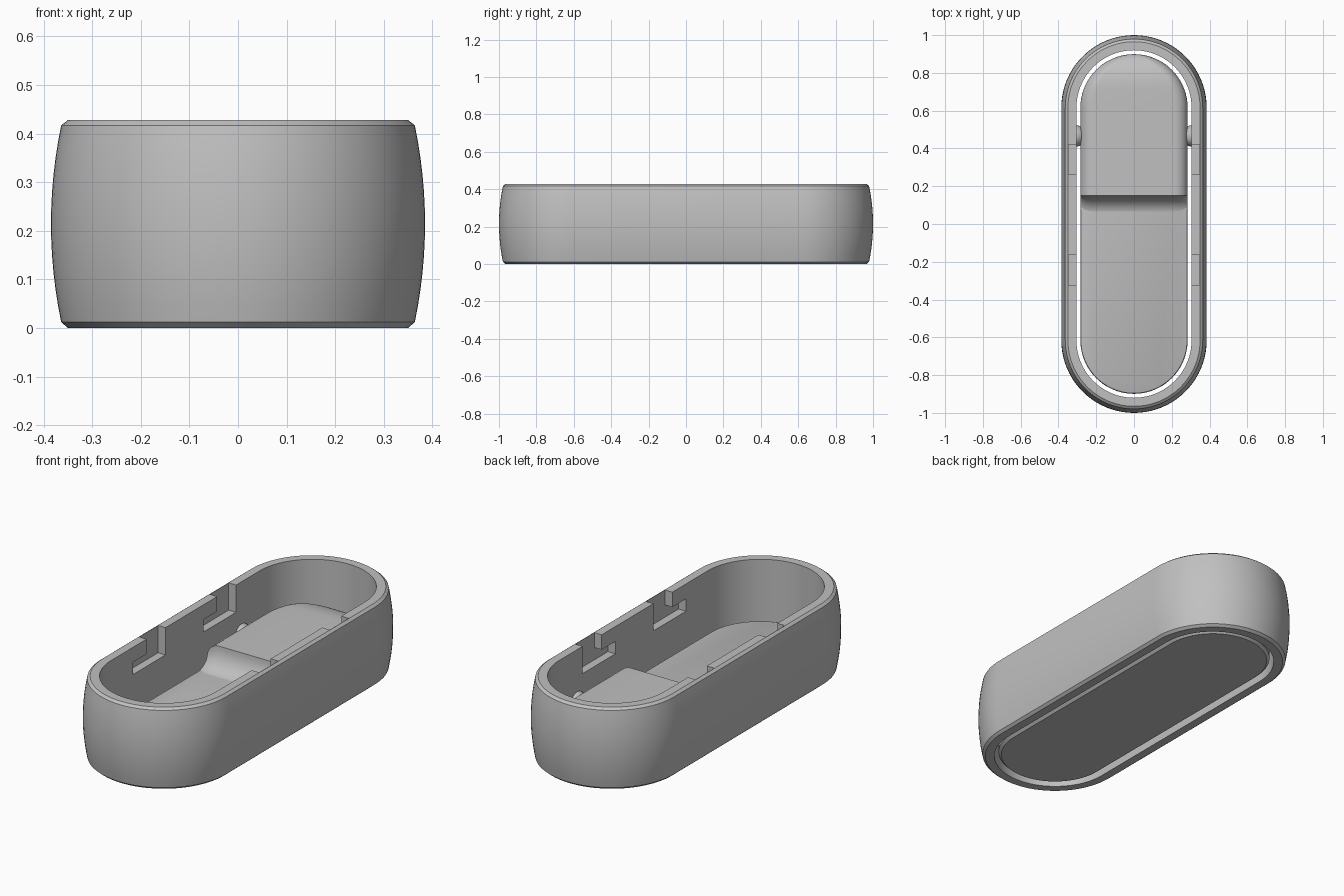
import bpy, bmesh, math
from mathutils import Matrix, Vector

if "Cube" in bpy.data.objects:
    bpy.data.objects.remove(bpy.data.objects["Cube"])

CY = 0.615          # end-arc centres of the stadium outline
SEG = 40            # segments per end arc

grey = bpy.data.materials.new("plain_grey")
grey.diffuse_color = (0.53, 0.53, 0.53, 1)
grey.use_nodes = True
grey.node_tree.nodes["Principled BSDF"].inputs["Base Color"].default_value = grey.diffuse_color


def finish(bm, name, angle=30):
    bmesh.ops.recalc_face_normals(bm, faces=bm.faces)
    me = bpy.data.meshes.new(name)
    bm.to_mesh(me)
    bm.free()
    ob = bpy.data.objects.new(name, me)
    bpy.context.collection.objects.link(ob)
    me.materials.append(grey)
    if angle:
        smooth(ob, angle)
    return ob


def smooth(ob, angle):
    bpy.ops.object.select_all(action='DESELECT')
    ob.select_set(True)
    bpy.context.view_layer.objects.active = ob
    bpy.ops.object.shade_smooth_by_angle(angle=math.radians(angle))


def stadium(r):
    pts = []
    for sign, start in ((1, 0), (-1, math.pi)):
        for i in range(SEG + 1):
            a = start + math.pi * i / SEG
            pts.append((r * math.cos(a), sign * CY + r * math.sin(a)))
    return pts


def loft(bm, profile, closed):
    # sweep a (radius, height) profile around the stadium outline
    rings = [[bm.verts.new((x, y, z)) for x, y in stadium(r)] for r, z in profile]
    pairs = list(zip(rings, rings[1:]))
    if closed:
        pairs.append((rings[-1], rings[0]))
    else:
        bm.faces.new(rings[0])
        bm.faces.new(rings[-1])
    n = len(rings[0])
    for a, b in pairs:
        for i in range(n):
            j = (i + 1) % n
            bm.faces.new((a[i], a[j], b[j], b[i]))


def box(bm, lo, hi):
    lo, hi = Vector(lo), Vector(hi)
    m = Matrix.Translation((lo + hi) / 2) @ Matrix.Diagonal((*(hi - lo), 1))
    bmesh.ops.create_cube(bm, size=1, matrix=m)


# Outer shell: bulging wall with chamfered rims and a straight inner wall
bm = bmesh.new()
prof = [(0.305, 0.0), (0.350, 0.0), (0.364, 0.012)]
for i in range(1, 12):
    t = i / 12
    prof.append((0.364 + 0.021 * (1 - (2 * t - 1) ** 2), 0.012 + 0.405 * t))
prof += [(0.364, 0.417), (0.350, 0.428), (0.305, 0.428)]
loft(bm, prof, True)
shell = finish(bm, "outer_shell", 0)

# Bayonet slots: an open drop-in part and an undercut beneath a lip
openings, undercuts = bmesh.new(), bmesh.new()
for sx in (-1, 1):
    x0, x1 = sorted((sx * 0.25, sx * 0.348))
    for y in (-0.165, 0.42):
        box(openings, (x0, y - 0.157, 0.285), (x1, y, 0.6))
        box(undercuts, (x0, y - 0.27, 0.285), (x1, y - 0.1, 0.35))
for part, name in ((openings, "slot_opening_cutter"), (undercuts, "slot_undercut_cutter")):
    cutter = finish(part, name, 0)
    cutter.hide_render = True
    mod = shell.modifiers.new(name, 'BOOLEAN')
    mod.operation = 'DIFFERENCE'
    mod.solver = 'EXACT'
    mod.object = cutter
    bpy.context.view_layer.objects.active = shell
    bpy.ops.object.modifier_apply(modifier=mod.name)
    bpy.data.objects.remove(cutter)
smooth(shell, 25)

# Rocker base plate
bm = bmesh.new()
loft(bm, [(0.270, 0.008), (0.284, 0.022), (0.284, 0.108), (0.281, 0.114), (0.274, 0.117)], False)
finish(bm, "rocker_plate")

# Raised rear half of the rocker: concave ramp, flat top, domed end
BASE, TOP, R = 0.10, 0.235, 0.284
stations = []
for i in range(11):                       # ramp up to the ridge
    a = math.pi / 2 * i / 10
    stations.append((0.05 + 0.10 * math.sin(a), 0.115 + 0.12 * (1 - math.cos(a))))
for y in (0.16, 0.3, 0.45, CY):
    stations.append((y, TOP))
for i in range(1, 25):                    # rounded tail
    a = math.pi / 2 * i / 24 * 0.985
    y = CY + R * math.sin(a)
    t = max(0, (y - 0.72) / (CY + R - 0.72))
    stations.append((y, 0.15 + (TOP - 0.15) * math.sqrt(1 - t * t)))
bm = bmesh.new()
rows = []
for y, top in stations:
    w = R if y <= CY else math.sqrt(R * R - (y - CY) ** 2)
    rim = BASE + (top - BASE) * 0.5       # vertical side below the edge rounding
    fil = min(0.07, w * 0.5)
    arc = [(w - fil + fil * math.cos(a), rim + (top - rim) * math.sin(a))
           for a in (math.pi / 2 * k / 8 for k in range(9))]
    half = [(w, BASE)] + arc
    pts = half + [(-x, z) for x, z in reversed(half)]
    rows.append([bm.verts.new((x, y, z)) for x, z in pts])
for a, b in zip(rows, rows[1:]):
    for i in range(len(a) - 1):
        bm.faces.new((a[i], a[i + 1], b[i + 1], b[i]))
bm.faces.new(rows[0])
bm.faces.new(rows[-1])
finish(bm, "rocker_raised_end", 40)

# Domed pivot pins on the inner wall
for side, sx in (("left", -1), ("right", 1)):
    bm = bmesh.new()
    m = Matrix.Translation((sx * 0.307, 0.466, 0.15)) @ Matrix.Diagonal((0.05, 0.057, 0.057, 1))
    bmesh.ops.create_uvsphere(bm, u_segments=24, v_segments=16, radius=1, matrix=m)
    finish(bm, side + "_pivot_pin")
